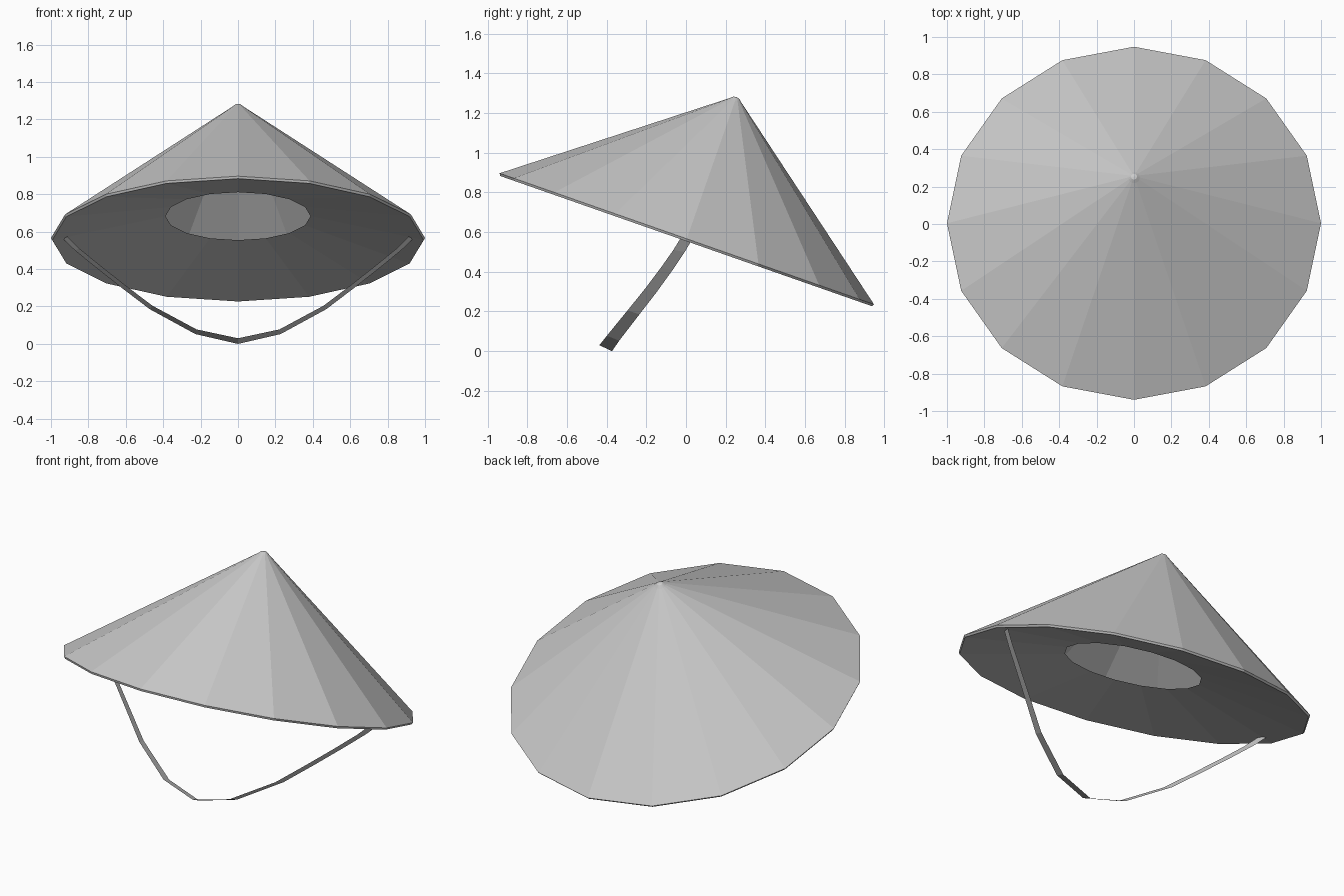
import bpy, bmesh, math
from mathutils import Matrix, Vector

if "Cube" in bpy.data.objects:
    bpy.data.objects.remove(bpy.data.objects["Cube"])

SIDES = 16
TILT = math.radians(19.3)


def finish(bm, name):
    mesh = bpy.data.meshes.new(name)
    bm.to_mesh(mesh)
    bm.free()
    obj = bpy.data.objects.new(name, mesh)
    bpy.context.collection.objects.link(obj)
    return obj


def ring(bm, radius, height, shift_y=0.0):
    return [bm.verts.new((radius * math.cos(2 * math.pi * i / SIDES),
                          radius * math.sin(2 * math.pi * i / SIDES) + shift_y,
                          height)) for i in range(SIDES)]


# Conical hat: underside from head opening to rim, thin rim band, outer cone, blunt tip
bm = bmesh.new()
profile = [(0.388, 0.118, -0.05), (0.993, 0.0, 0.0), (1.0, 0.012, 0.0),
           (0.032, 0.752, 0.0), (0.016, 0.766, 0.0)]
rings = [ring(bm, *p) for p in profile]
for low, high in zip(rings, rings[1:]):
    for i in range(SIDES):
        j = (i + 1) % SIDES
        bm.faces.new((low[i], low[j], high[j], high[i]))
tip = bm.verts.new((0, 0, 0.77))
for i in range(SIDES):
    bm.faces.new((rings[-1][i], rings[-1][(i + 1) % SIDES], tip))
bm.transform(Matrix.Translation((0, 0, 0.555)) @ Matrix.Rotation(-TILT, 4, 'X'))
finish(bm, "conical_hat")

# Chin strap: flat ribbon hanging from both sides of the rim, mirrored path
half = [(0, -0.405, 0.015), (0.225, -0.368, 0.065), (0.465, -0.265, 0.195),
        (0.61, -0.178, 0.305), (0.75, -0.097, 0.415), (0.86, -0.035, 0.505),
        (0.925, 0.003, 0.568)]
path = [(-x, y, z) for x, y, z in reversed(half[1:])] + half
bm = bmesh.new()
pairs = []
for x, y, z in path:
    t = abs(x) / 0.925
    side = Vector((0.012 * x / 0.925, 0.032 - 0.004 * t, -0.015 + 0.01 * t))
    p = Vector((x, y, z))
    pairs.append((bm.verts.new(p - side), bm.verts.new(p + side)))
for a, b in zip(pairs, pairs[1:]):
    bm.faces.new((a[0], a[1], b[1], b[0]))
finish(bm, "chin_strap")
